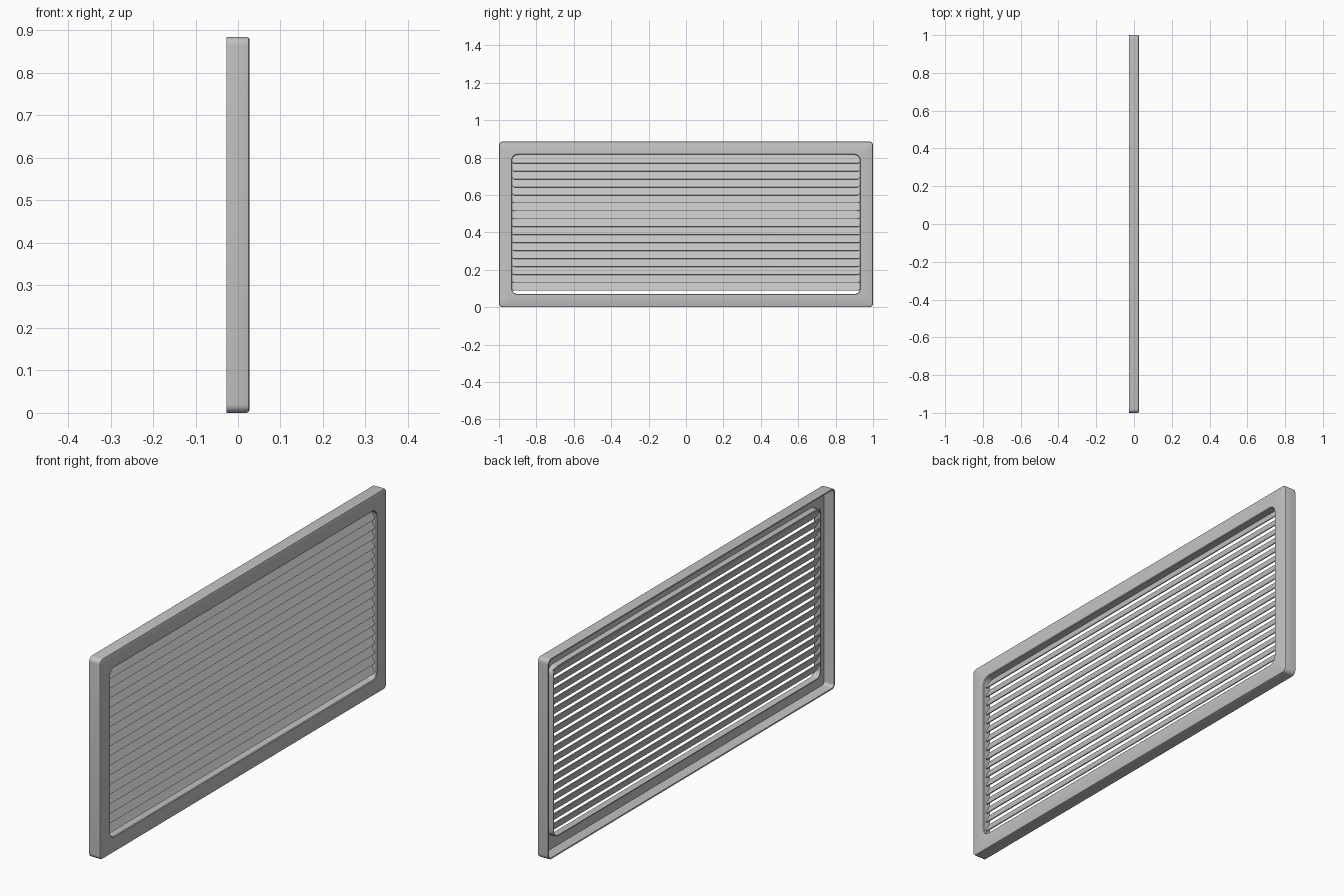
import bpy
import bmesh
import math
from mathutils import Vector

default = bpy.data.objects.get("Cube")
if default:
    bpy.data.objects.remove(default)

HALF_Y, HALF_Z = 1.0, 0.4425
DEPTH = 0.027
RIM = 0.07

grey = bpy.data.materials.new("light grey")
colour = (0.55, 0.55, 0.55, 1)
grey.diffuse_color = colour
grey.use_nodes = True
grey.node_tree.nodes["Principled BSDF"].inputs["Base Color"].default_value = colour


def finish(bm, name):
    bmesh.ops.recalc_face_normals(bm, faces=bm.faces)
    mesh = bpy.data.meshes.new(name)
    bm.to_mesh(mesh)
    bm.free()
    mesh.materials.append(grey)
    obj = bpy.data.objects.new(name, mesh)
    bpy.context.collection.objects.link(obj)
    bpy.ops.object.select_all(action='DESELECT')
    obj.select_set(True)
    bpy.context.view_layer.objects.active = obj
    bpy.ops.object.shade_smooth_by_angle(angle=math.radians(35))
    return obj


def rounded_loop(bm, inset, x, radius, steps=6):
    """Ring of vertices following a rounded rectangle facing +x."""
    verts = []
    for corner, (sy, sz) in enumerate([(1, 1), (-1, 1), (-1, -1), (1, -1)]):
        cy = sy * (HALF_Y - inset - radius)
        cz = sz * (HALF_Z - inset - radius) + HALF_Z
        for i in range(steps + 1):
            a = math.pi / 2 * (corner + i / steps)
            verts.append(bm.verts.new((x, cy + radius * math.cos(a), cz + radius * math.sin(a))))
    return verts


# Frame: closed section swept round, hollow behind, with a flange at the opening
section = [  # inset, x, corner radius
    (0, -DEPTH, 0.02), (0, 0.020, 0.02), (0.002, 0.025, 0.018), (0.007, DEPTH, 0.015),
    (RIM - 0.003, DEPTH, 0.033), (RIM, 0.024, 0.03), (RIM, -0.006, 0.03),
    (RIM - 0.004, -0.006, 0.034), (RIM - 0.004, 0.021, 0.034),
    (0.006, 0.021, 0.014), (0.006, -DEPTH, 0.014),
]
bm = bmesh.new()
rings = [rounded_loop(bm, *point) for point in section]
for ring, following in zip(rings, rings[1:] + rings[:1]):
    for i in range(len(ring)):
        j = (i + 1) % len(ring)
        bm.faces.new((ring[i], ring[j], following[j], following[i]))
finish(bm, "frame")

# Louvre slat: thin sloping plate with rounded lower corners
COUNT, PITCH, FIRST = 17, 0.0425, 0.09
low, high = Vector((0.019, 0, FIRST)), Vector((-0.005, 0, FIRST + 0.045))
slope = (high - low).normalized()
length = (high - low).length
thickness = Vector((-slope.z, 0, slope.x)) * 0.004
end, r = HALF_Y - RIM + 0.001, 0.015
outline = [(end, length), (-end, length)]
for side in (-1, 1):
    arc = [(side * (end - r + r * math.cos(a)), r - r * math.sin(a))
           for a in [math.pi / 2 * i / 4 for i in range(5)]]
    outline += arc if side < 0 else arc[::-1]

bm = bmesh.new()
plate = bm.faces.new([bm.verts.new(low + slope * s + Vector((0, y, 0))) for y, s in outline])
extruded = bmesh.ops.extrude_face_region(bm, geom=[plate], use_keep_orig=True)
bmesh.ops.translate(bm, vec=thickness,
                    verts=[g for g in extruded["geom"] if isinstance(g, bmesh.types.BMVert)])
slats = finish(bm, "louvre_slats")

# Stack of slats
stack = slats.modifiers.new("stack", 'ARRAY')
stack.count = COUNT
stack.use_relative_offset = False
stack.use_constant_offset = True
stack.constant_offset_displace = (0, 0, PITCH)
